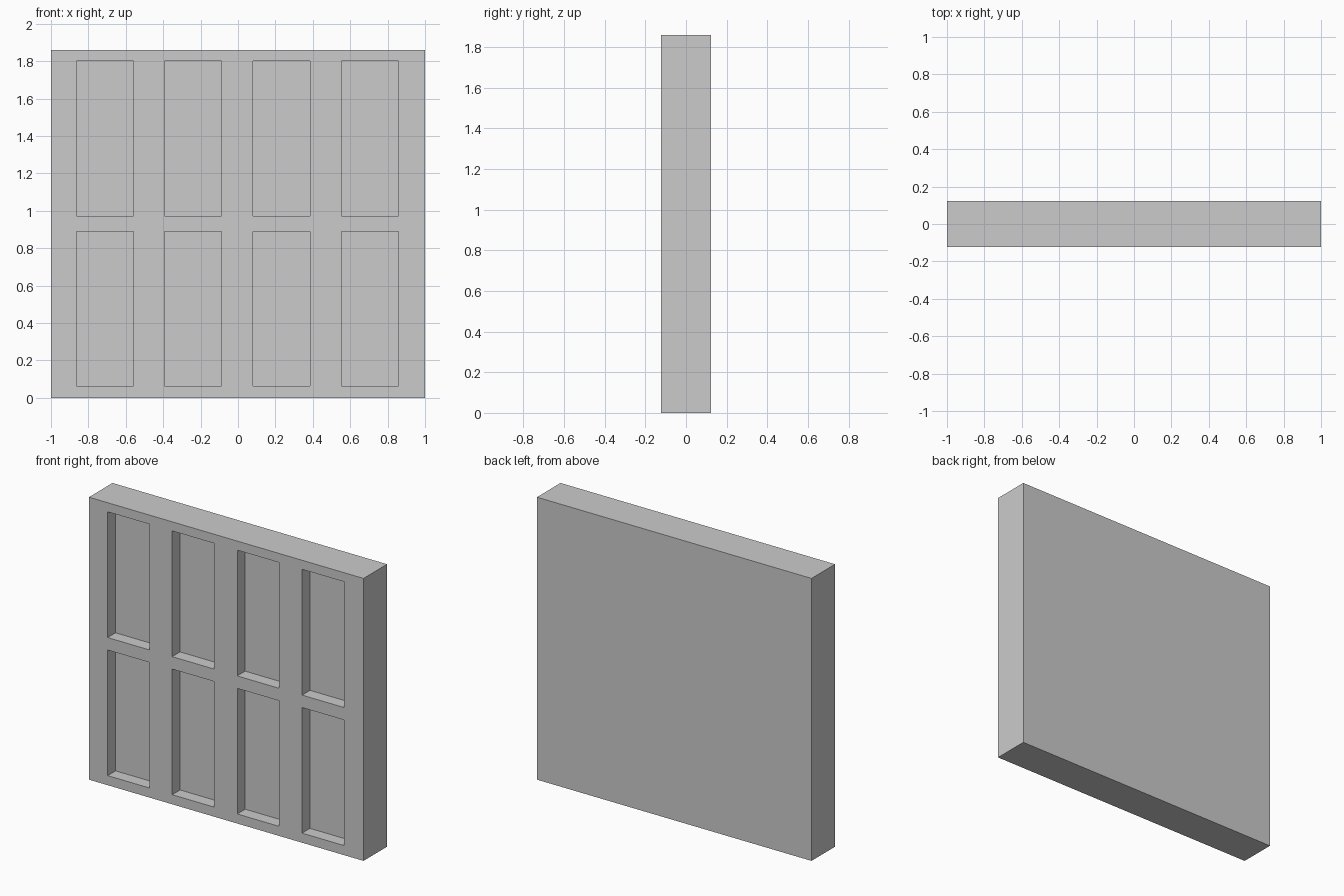
import bpy

if "Cube" in bpy.data.objects:
    bpy.data.objects.remove(bpy.data.objects["Cube"])

W, D, H = 2.0, 0.245, 1.86        # overall slab size
RECESS = 0.082                    # depth of the front pockets
FRONT = -D / 2
COLUMNS = [-0.711, -0.241, 0.233, 0.705]   # pocket centres in x
ROWS = [(0.063, 0.89), (0.972, 1.80)]      # pocket bottom and top in z
POCKET_W = 0.305


def box(name, x0, x1, y0, y1, z0, z1):
    bpy.ops.mesh.primitive_cube_add(
        size=1, location=((x0 + x1) / 2, (y0 + y1) / 2, (z0 + z1) / 2))
    ob = bpy.context.object
    ob.name = name
    ob.scale = (x1 - x0, y1 - y0, z1 - z0)
    bpy.ops.object.transform_apply(location=True, rotation=False, scale=True)
    return ob


# Solid slab
panel = box("window_panel", -W / 2, W / 2, FRONT, D / 2, 0, H)

# Pocket cutters: four columns by two rows
cutters = [
    box("pocket_cutter", x - POCKET_W / 2, x + POCKET_W / 2,
        FRONT - 0.1, FRONT + RECESS, z0, z1)
    for x in COLUMNS for z0, z1 in ROWS
]
bpy.ops.object.select_all(action='DESELECT')
for c in cutters:
    c.select_set(True)
bpy.context.view_layer.objects.active = cutters[0]
bpy.ops.object.join()
cutter = bpy.context.object
cutter.hide_render = True

# Sink the pockets into the front, then discard the cutter
mod = panel.modifiers.new("pockets", 'BOOLEAN')
mod.operation = 'DIFFERENCE'
mod.solver = 'EXACT'
mod.object = cutter
bpy.context.view_layer.objects.active = panel
bpy.ops.object.modifier_apply(modifier=mod.name)
bpy.data.objects.remove(cutter)
